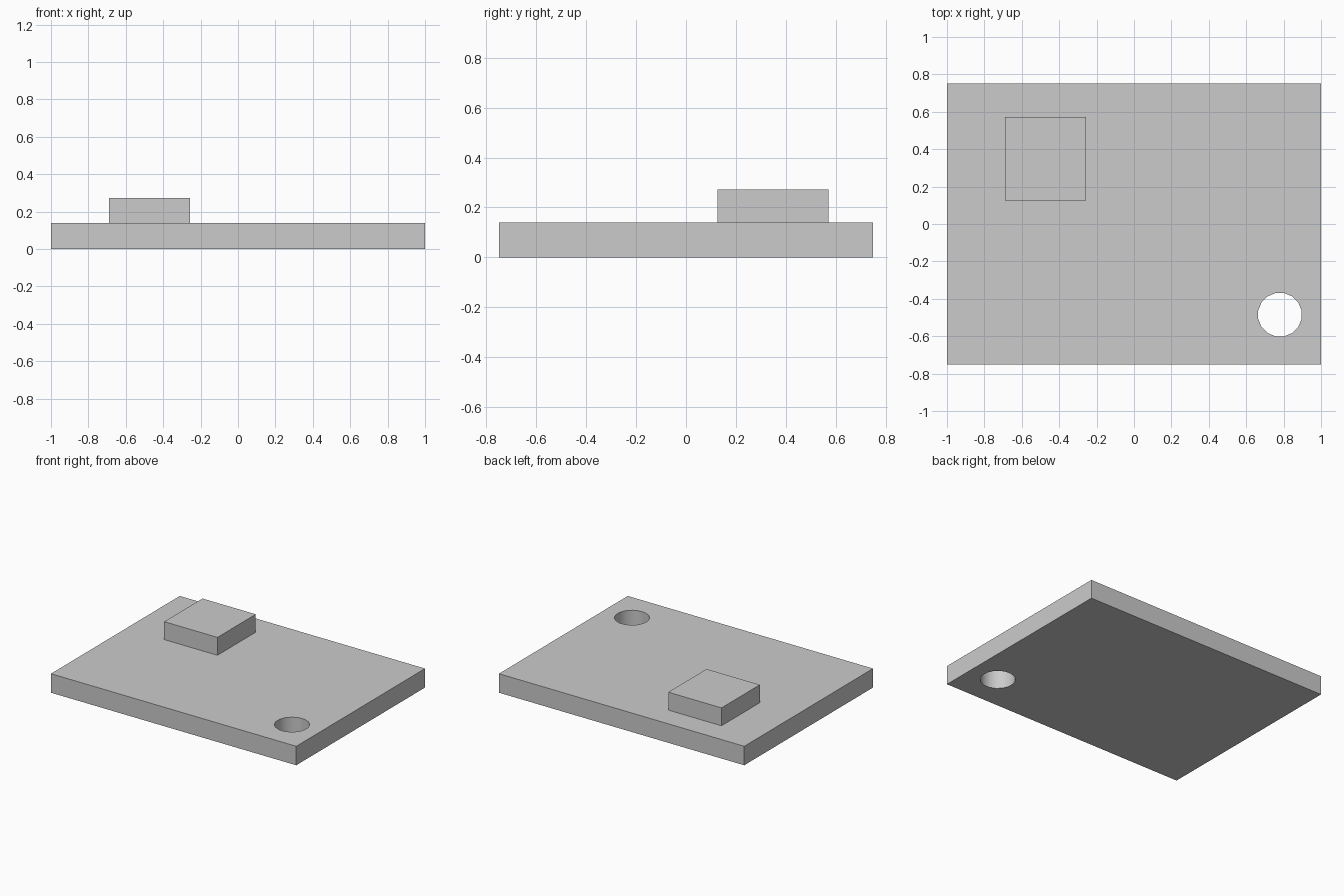
import bpy
import math

cube = bpy.data.objects.get("Cube")
if cube:
    bpy.data.objects.remove(cube, do_unlink=True)

# Single plain grey
grey = bpy.data.materials.new("plain_grey")
grey.use_nodes = True
colour = (0.6, 0.6, 0.6, 1.0)
grey.diffuse_color = colour
grey.node_tree.nodes["Principled BSDF"].inputs["Base Color"].default_value = colour


def box(name, low, high):
    """Axis-aligned box between two corners."""
    centre = [(a + b) / 2 for a, b in zip(low, high)]
    bpy.ops.mesh.primitive_cube_add(size=1, location=centre)
    obj = bpy.context.object
    obj.name = name
    obj.scale = [b - a for a, b in zip(low, high)]
    bpy.ops.object.transform_apply(location=False, rotation=False, scale=True)
    obj.data.materials.append(grey)
    return obj


THICKNESS = 0.14

# Raised block near the back right corner
box("raised_block", (-0.69, 0.126, THICKNESS), (-0.256, 0.572, 0.272))

# Base plate
plate = box("base_plate", (-1, -0.75, 0), (1, 0.75, THICKNESS))

# Round through hole near the front left corner
bpy.ops.mesh.primitive_cylinder_add(
    vertices=16, radius=0.118, depth=1, location=(0.78, -0.485, 0),
    rotation=(0, 0, math.pi / 16))
cutter = bpy.context.object
cutter.name = "hole_cutter"
cutter.hide_render = True
cutter.data.materials.append(grey)

cut = plate.modifiers.new("hole", 'BOOLEAN')
cut.operation = 'DIFFERENCE'
cut.solver = 'EXACT'
cut.object = cutter

bpy.ops.object.select_all(action='DESELECT')
plate.select_set(True)
bpy.context.view_layer.objects.active = plate
bpy.ops.object.modifier_apply(modifier=cut.name)
bpy.data.objects.remove(cutter, do_unlink=True)

# Smooth hole wall, sharp rims and plate edges
bpy.ops.object.shade_smooth_by_angle(angle=math.radians(30))
